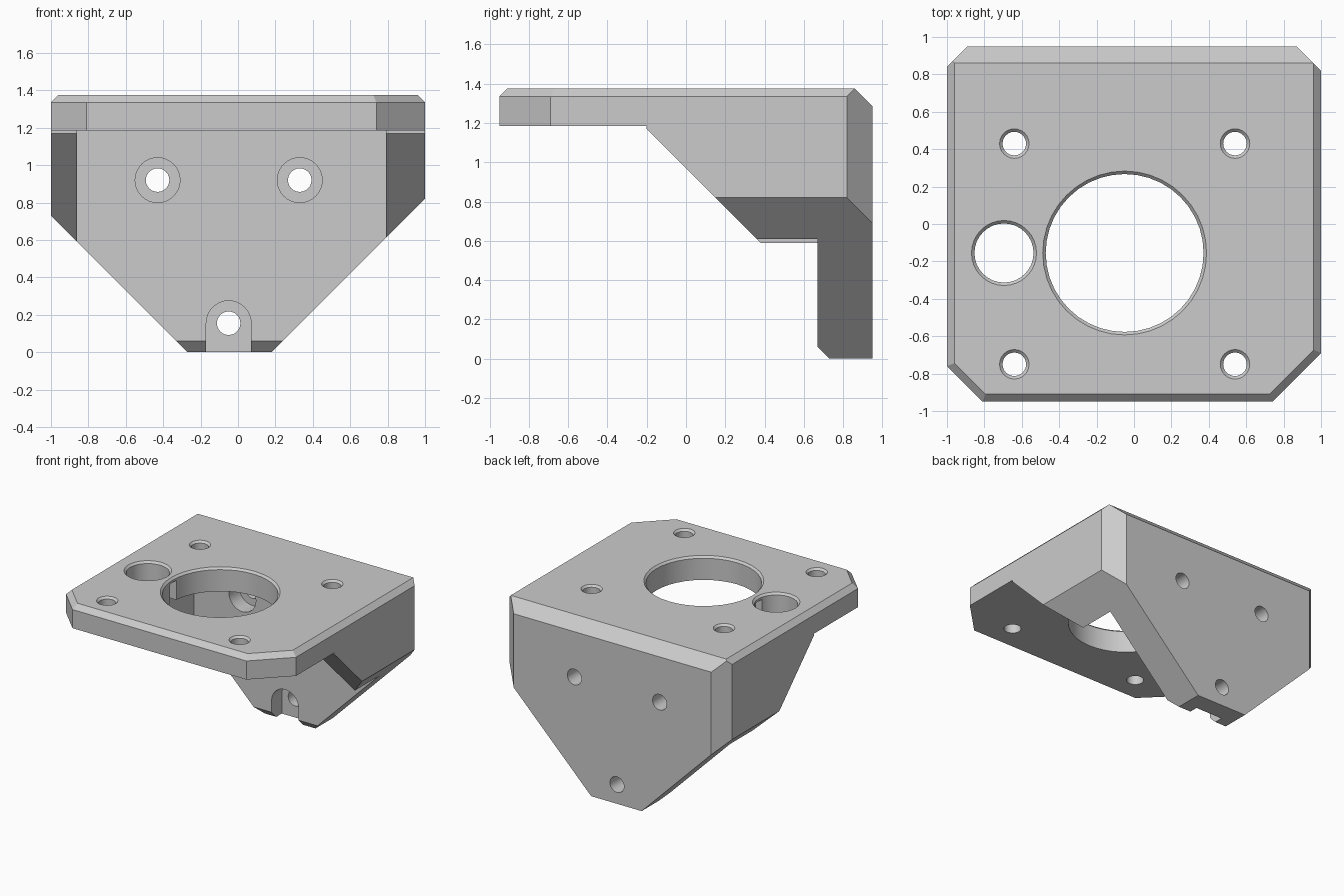
import bpy, bmesh
from math import sin, cos, pi
from mathutils import Vector

if "Cube" in bpy.data.objects:
    bpy.data.objects.remove(bpy.data.objects["Cube"])


def loft(name, rings):
    """Closed solid through equal-length rings of 3D points."""
    bm = bmesh.new()
    vs = [[bm.verts.new(p) for p in r] for r in rings]
    bm.faces.new(vs[0])
    bm.faces.new(vs[-1])
    n = len(vs[0])
    for a, b in zip(vs, vs[1:]):
        for i in range(n):
            j = (i + 1) % n
            bm.faces.new((a[i], a[j], b[j], b[i]))
    bmesh.ops.recalc_face_normals(bm, faces=bm.faces)
    me = bpy.data.meshes.new(name)
    bm.to_mesh(me)
    bm.free()
    ob = bpy.data.objects.new(name, me)
    bpy.context.collection.objects.link(ob)
    return ob


def prism(name, profile, axis, lo, hi):
    """Extrude a 2D profile along axis 0=x, 1=y or 2=z."""
    def put(p, d):
        q = list(p)
        q.insert(axis, d)
        return q
    return loft(name, [[put(p, d) for p in profile] for d in (lo, hi)])


def circle(u, v, r, n=32, sweep=2 * pi):
    k = n if sweep > 6 else n + 1
    return [(u + r * cos(sweep * i / n), v + r * sin(sweep * i / n)) for i in range(k)]


def trim(ob, point, normal):
    """Slice off the side of a convex solid that the normal points to."""
    bm = bmesh.new()
    bm.from_mesh(ob.data)
    geom = bm.verts[:] + bm.edges[:] + bm.faces[:]
    bmesh.ops.bisect_plane(bm, geom=geom, plane_co=point, plane_no=normal,
                           clear_outer=True, dist=1e-5)
    bmesh.ops.holes_fill(bm, edges=[e for e in bm.edges if e.is_boundary])
    bmesh.ops.recalc_face_normals(bm, faces=bm.faces)
    bm.to_mesh(ob.data)
    bm.free()


def cut(ob, cutter):
    cutter.hide_render = True
    m = ob.modifiers.new("cut", 'BOOLEAN')
    m.operation = 'DIFFERENCE'
    m.solver = 'EXACT'
    m.object = cutter
    bpy.context.view_layer.objects.active = ob
    bpy.ops.object.modifier_apply(modifier=m.name)
    bpy.data.objects.remove(cutter)


TOP = 1.375
UNDER = 1.185

# Outer block: plan outline with clipped corners
outline = [(-1, -0.76), (-0.81, -0.95), (0.74, -0.95), (1, -0.69),
           (1, 0.82), (0.87, 0.95), (-0.89, 0.95), (-1, 0.84)]
bracket = prism("motor_bracket", outline, 2, 0, TOP)

# Tapered lower sides, and bevels around the top edge
trim(bracket, (-0.27, 0, 0), (-1, 0, -1))
trim(bracket, (0.18, 0, 0), (1, 0, -1))
trim(bracket, (0, 0.86, TOP), (0, 1, 1))
for i in (0, 1, 2, 3, 7):
    a, b = Vector(outline[i]), Vector(outline[(i + 1) % 8])
    d = (b - a).normalized()
    trim(bracket, (a.x, a.y, TOP - 0.04), (d.y, -d.x, 1))

# Cavity between the side walls, leaving the back wall with a bevelled foot
cavity = [(-1.2, UNDER), (0.67, UNDER), (0.67, 0.06), (0.78, -0.05), (-1.2, -0.05)]
cut(bracket, prism("cavity", cavity, 0, -0.86, 0.79))

# Sloped front of the side gussets
slope = [(-1.2, UNDER), (-0.2, UNDER), (-0.2, 1.17), (0.5, 0.47), (0.5, -0.3), (-1.2, -0.3)]
cut(bracket, prism("gusset_slope", slope, 0, -1.2, 1.2))

# Plate holes with a small rim bevel
plate_holes = [(-0.05, -0.155, 0.422, 40), (-0.695, -0.155, 0.158, 32)]
plate_holes += [(x, y, 0.063, 24) for x in (-0.64, 0.54) for y in (-0.75, 0.43)]
for x, y, r, n in plate_holes:
    rings = [[(px, py, z) for px, py in circle(x, y, rr, n)]
             for z, rr in ((UNDER - 0.1, r), (TOP - 0.016, r), (TOP, r + 0.016), (TOP + 0.1, r + 0.016))]
    cut(bracket, loft("plate_hole", rings))

# Hidden slit joining the rod hole to the motor hole
slit = [(-0.6, -0.195), (-0.4, -0.195), (-0.4, -0.115), (-0.6, -0.115)]
cut(bracket, prism("slit", slit, 2, UNDER - 0.1, TOP - 0.035))

# Back wall screw holes with head recesses; the lowest recess opens downward
for x, z, is_open in ((-0.43, 0.92, False), (0.33, 0.92, False), (-0.05, 0.155, True)):
    if is_open:
        recess = circle(x, z, 0.12, 16, pi) + [(x - 0.12, -0.1), (x + 0.12, -0.1)]
    else:
        recess = circle(x, z, 0.12)
    cut(bracket, prism("head_recess", recess, 1, 0.5, 0.8))
    cut(bracket, prism("screw_hole", circle(x, z, 0.063, 24), 1, 0.6, 1.1))

# Smooth hole walls, crisp edges elsewhere
bpy.ops.object.select_all(action='DESELECT')
bracket.select_set(True)
bpy.context.view_layer.objects.active = bracket
bpy.ops.object.shade_smooth_by_angle(angle=0.5)
